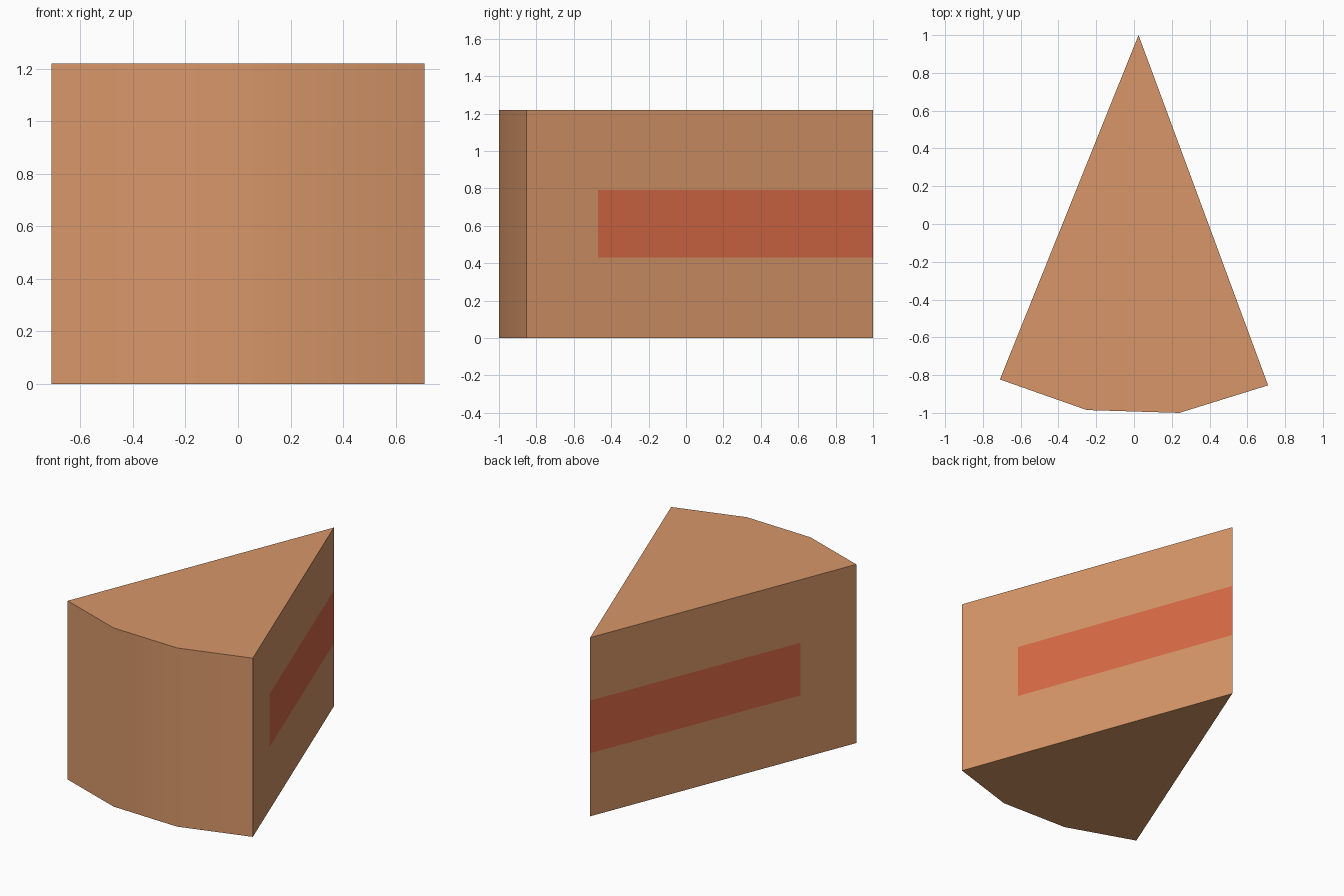
import bpy, bmesh, math

if "Cube" in bpy.data.objects:
    bpy.data.objects.remove(bpy.data.objects["Cube"])

HEIGHT = 1.22
BAND_Z = (0.43, 0.79)
TIP = (0.024, 1.0)
ARC = [(-0.71, -0.823), (-0.25, -0.985), (0.24, -1.0), (0.71, -0.854)]
BAND_END = {-1: -0.44, 1: -0.47}  # front end of the filling on left / right cut side


def srgb(r, g, b):
    return [((c / 255 + 0.055) / 1.055) ** 2.4 for c in (r, g, b)] + [1.0]


def material(name, rgb):
    m = bpy.data.materials.new(name)
    m.diffuse_color = srgb(*rgb)
    m.use_nodes = True
    m.node_tree.nodes["Principled BSDF"].inputs["Base Color"].default_value = m.diffuse_color
    return m


# Wedge body: plan outline extruded upwards
bm = bmesh.new()
base = bm.faces.new([bm.verts.new((x, y, 0)) for x, y in ARC + [TIP]])
top = bmesh.ops.extrude_face_region(bm, geom=[base], use_keep_orig=True)["geom"]
bmesh.ops.translate(bm, vec=(0, 0, HEIGHT),
                    verts=[v for v in top if isinstance(v, bmesh.types.BMVert)])
bmesh.ops.recalc_face_normals(bm, faces=bm.faces)


def wall(side):
    return [f for f in bm.faces if f.normal.x * side > 0.8]


def cut(side, co, no):
    faces = wall(side)
    geom = set(faces)
    for f in faces:
        geom.update(f.edges)
        geom.update(f.verts)
    bmesh.ops.bisect_plane(bm, geom=list(geom), dist=1e-5, plane_co=co, plane_no=no)
    bm.normal_update()


# Filling band: cut into both straight sides
for side, end in BAND_END.items():
    for z in BAND_Z:
        cut(side, (0, 0, z), (0, 0, 1))
    cut(side, (0, end, 0), (0, 1, 0))
    for f in wall(side):
        c = f.calc_center_median()
        if BAND_Z[0] < c.z < BAND_Z[1] and c.y > end:
            f.material_index = 1

mesh = bpy.data.meshes.new("cake_slice")
bm.to_mesh(mesh)
bm.free()
mesh.materials.append(material("sponge tan", (215, 150, 105)))
mesh.materials.append(material("filling red", (216, 106, 70)))
cake = bpy.data.objects.new("cake_slice", mesh)
bpy.context.collection.objects.link(cake)

# Smooth rounded front, crisp outer edges
bpy.context.view_layer.objects.active = cake
cake.select_set(True)
bpy.ops.object.shade_smooth_by_angle(angle=math.radians(30))
